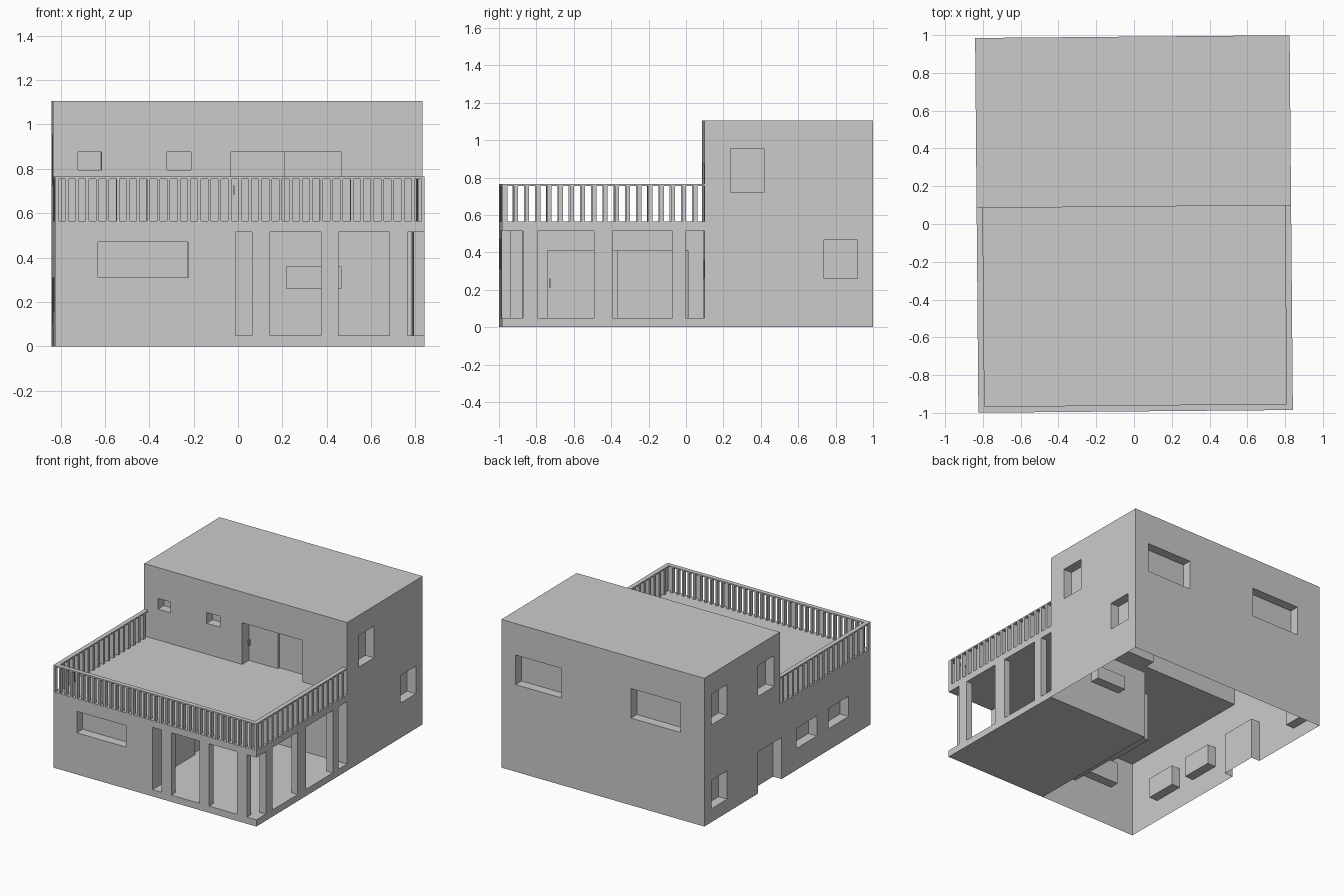
import bpy
import bmesh
from mathutils import Matrix

if "Cube" in bpy.data.objects:
    bpy.data.objects.remove(bpy.data.objects["Cube"], do_unlink=True)

# Single plain colour
GREY = (0.6, 0.6, 0.6, 1.0)
mat = bpy.data.materials.new("plain_grey")
mat.use_nodes = True
mat.diffuse_color = GREY
mat.node_tree.nodes["Principled BSDF"].inputs["Base Color"].default_value = GREY

W, D = 0.8325, 0.992       # half width and half depth of the house
STEP_Y = 0.092             # front of the upper storey
CEIL, DECK, ROOF = 0.515, 0.565, 1.105
PORCH_X, FLOOR = -0.02, 0.05
REC = 0.07                 # window recess
TURN = Matrix.Rotation(0.0087, 4, 'Z')


def add_box(bm, x0, x1, y0, y1, z0, z1):
    size = Matrix.Diagonal((x1 - x0, y1 - y0, z1 - z0, 1))
    mid = Matrix.Translation(((x0 + x1) / 2, (y0 + y1) / 2, (z0 + z1) / 2))
    bmesh.ops.create_cube(bm, size=1, matrix=mid @ size)


def finish(name, bm):
    bmesh.ops.recalc_face_normals(bm, faces=bm.faces)
    mesh = bpy.data.meshes.new(name)
    bm.to_mesh(mesh)
    bm.free()
    mesh.materials.append(mat)
    obj = bpy.data.objects.new(name, mesh)
    bpy.context.scene.collection.objects.link(obj)
    return obj


def boxes(name, items):
    bm = bmesh.new()
    for b in items:
        add_box(bm, *b)
    return finish(name, bm)


# House body: stepped side profile pulled across the width
bm = bmesh.new()
profile = [(-D, 0), (D, 0), (D, ROOF), (STEP_Y, ROOF), (STEP_Y, DECK), (-D, DECK)]
face = bm.faces.new([bm.verts.new((-W, y, z)) for y, z in profile])
pulled = bmesh.ops.extrude_face_region(bm, geom=[face])["geom"]
bmesh.ops.translate(bm, vec=(2 * W, 0, 0),
                    verts=[v for v in pulled if isinstance(v, bmesh.types.BMVert)])
house = finish("house_body", bm)

# Porch hollow
cuts = [(PORCH_X, 1, -1.1, STEP_Y, -0.1, CEIL)]

# Recessed windows: front, porch and upper storey
cuts.append((-0.64, -0.235, -1.1, -D + REC, 0.31, 0.47))
cuts.append((0.22, 0.465, 0, STEP_Y + REC, 0.26, 0.36))
for x0, x1 in [(-0.72, -0.615), (-0.32, -0.21)]:
    cuts.append((x0, x1, 0, STEP_Y + REC, 0.795, 0.875))
# Rear windows
for x0, x1 in [(0.34, 0.715), (-0.635, -0.23)]:
    cuts.append((x0, x1, D - REC, 1.1, 0.65, 0.87))
# Windows on the porch side
for y0, y1, z0, z1 in [(0.23, 0.41, 0.72, 0.955), (0.73, 0.91, 0.26, 0.465)]:
    cuts.append((W - REC, 1, y0, y1, z0, z1))
# Windows and door on the closed side
for y0, y1, z0, z1 in [(0.72, 0.905, 0.725, 0.955), (0.16, 0.35, 0.725, 0.955),
                       (0.72, 0.905, 0.1, 0.31), (0.07, 0.355, -0.1, 0.31),
                       (-0.35, -0.11, 0.16, 0.31), (-0.73, -0.49, 0.16, 0.31)]:
    cuts.append((-1, -W + REC, y0, y1, z0, z1))
# Sliding doors: each has two panels at slightly different depths
cuts.append((-0.03, 0.465, 0, STEP_Y + 0.08, DECK, 0.875))
cuts.append((0.21, 0.465, 0, STEP_Y + 0.1, DECK, 0.875))
cuts.append((PORCH_X - 0.08, 0.1, -0.74, 0.01, FLOOR, 0.41))
cuts.append((PORCH_X - 0.1, 0.1, -0.365, 0.01, FLOOR, 0.41))

cutters = []
for c in cuts:
    cutter = boxes("opening_cutter", [c])
    cutter.hide_render = True
    cutters.append(cutter)
    mod = house.modifiers.new("opening", 'BOOLEAN')
    mod.operation = 'DIFFERENCE'
    mod.solver = 'EXACT'
    mod.object = cutter
bpy.context.view_layer.update()
graph = bpy.context.evaluated_depsgraph_get()
cut_mesh = bpy.data.meshes.new_from_object(house.evaluated_get(graph))
house.modifiers.clear()
house.data = cut_mesh
for cutter in cutters:
    bpy.data.objects.remove(cutter, do_unlink=True)

# The body is an open-bottomed shell
bm = bmesh.new()
bm.from_mesh(house.data)
under = [f for f in bm.faces if f.normal.z < -0.5 and f.calc_center_median().z < 0.01]
bmesh.ops.delete(bm, geom=under, context='FACES')
bm.to_mesh(house.data)
bm.free()
house.data.materials.clear()
house.data.materials.append(mat)
parts = [house]

# Porch floor and columns, with an open corner
parts.append(boxes("porch_floor", [(PORCH_X, W, -D, STEP_Y, 0, FLOOR)]))
T = 0.05
columns = [(x, x + 0.08, -D, -D + T, FLOOR, CEIL) for x in (0.055, 0.365, 0.675)]
columns += [(W - T, W, y0, y1, FLOOR, CEIL)
            for y0, y1 in [(-0.88, -0.8), (-0.5, -0.4), (-0.08, -0.01)]]
parts.append(boxes("porch_columns", columns))

# Balcony handrail
R, TOP = 0.033, 0.765
parts.append(boxes("handrail", [
    (-W, W, -D, -D + R, TOP - 0.01, TOP),
    (-W, -W + R, -D + R, STEP_Y, TOP - 0.01, TOP),
    (W - R, W, -D + R, STEP_Y, TOP - 0.01, TOP)]))

# Balusters along the front and both sides
bars = []
n = 36
for i in range(n + 1):
    x = -W + 0.007 + i * (2 * W - 0.014) / n
    bars.append((x - 0.007, x + 0.007, -D, -D + 0.03, DECK, TOP - 0.01))
for i in range(1, 18):
    y = -D + 0.015 + i * 0.06
    bars.append((W - 0.03, W, y - 0.011, y + 0.011, DECK, TOP - 0.01))
    bars.append((-W, -W + 0.03, y - 0.003, y + 0.019, DECK, TOP - 0.01))
parts.append(boxes("balusters", bars))

# Door handles
y = STEP_Y + 0.08
parts.append(boxes("door_handles", [
    (-0.022, -0.014, y - 0.02, y, 0.685, 0.725),
    (PORCH_X - 0.08, PORCH_X - 0.06, -0.732, -0.724, 0.21, 0.26)]))

# The whole house sits slightly turned on its plot
for p in parts:
    p.data.transform(TURN)
